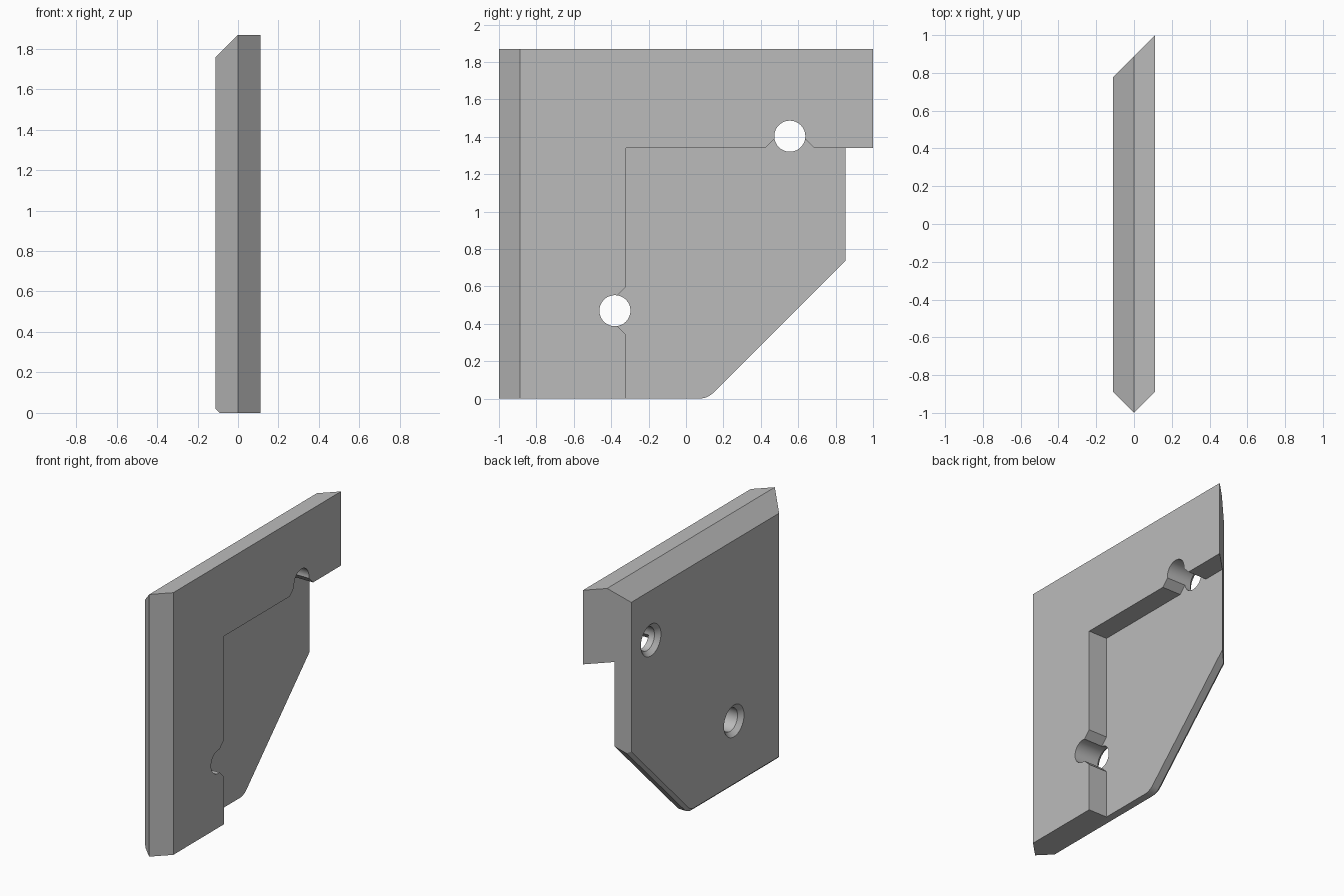
import bpy, bmesh, math
from mathutils import Vector

if "Cube" in bpy.data.objects:
    bpy.data.objects.remove(bpy.data.objects["Cube"], do_unlink=True)

HALF = 0.112      # half thickness of the bracket
HEIGHT = 1.868
STEP_X = -0.035   # level of the recessed face
HOLE_R = 0.083
EDGE = 0.022      # small chamfer on the lower edges
HOLES = [(-0.38, 0.47), (0.555, 1.403)]

grey = bpy.data.materials.new("plain grey")
grey.use_nodes = True
grey.diffuse_color = (0.5, 0.5, 0.5, 1)
grey.node_tree.nodes["Principled BSDF"].inputs["Base Color"].default_value = (0.5, 0.5, 0.5, 1)


def prism(bm, outline, x0, x1):
    """Extrude a (y, z) outline along x."""
    face = bm.faces.new([bm.verts.new((x0, y, z)) for y, z in outline])
    new = bmesh.ops.extrude_face_region(bm, geom=[face])["geom"]
    verts = [v for v in new if isinstance(v, bmesh.types.BMVert)]
    bmesh.ops.translate(bm, verts=verts, vec=(x1 - x0, 0, 0))
    bmesh.ops.recalc_face_normals(bm, faces=bm.faces)


def slice_off(bm, point, normal):
    """Cut away everything on the normal's side of a plane and close the hole."""
    geom = bm.verts[:] + bm.edges[:] + bm.faces[:]
    cut = bmesh.ops.bisect_plane(bm, geom=geom, dist=1e-5, plane_co=point,
                                 plane_no=Vector(normal).normalized(), clear_outer=True)
    edges = [e for e in cut["geom_cut"] if isinstance(e, bmesh.types.BMEdge)]
    bmesh.ops.contextual_create(bm, geom=edges)
    bmesh.ops.recalc_face_normals(bm, faces=bm.faces)


def finish(bm, name):
    mesh = bpy.data.meshes.new(name)
    bm.to_mesh(mesh)
    bm.free()
    mesh.materials.append(grey)
    obj = bpy.data.objects.new(name, mesh)
    bpy.context.collection.objects.link(obj)
    return obj


def turned_cutter(name, hole, rings):
    """Stack of circles (x, radius) along x around a hole centre."""
    bm = bmesh.new()
    sides = 48
    loops = [[bm.verts.new((x, hole[0] + r * math.cos(a), hole[1] + r * math.sin(a)))
              for a in (math.tau * i / sides for i in range(sides))] for x, r in rings]
    for low, high in zip(loops, loops[1:]):
        for i in range(sides):
            j = (i + 1) % sides
            bm.faces.new((low[i], low[j], high[j], high[i]))
    bm.faces.new(loops[0])
    bm.faces.new(loops[-1])
    bmesh.ops.recalc_face_normals(bm, faces=bm.faces)
    return finish(bm, name)


# Body outline: rounded lower corner leading into the diagonal
radius = 0.045 / math.tan(math.pi / 8)
turns = [math.pi / 4 * i / 6 for i in range(7)]
corner = [(0.07 + radius * math.sin(a), radius * (1 - math.cos(a))) for a in turns]
outline = [(-1, 0)] + corner + [(1, 0.885), (1, HEIGHT), (-1, HEIGHT)]
bm = bmesh.new()
prism(bm, outline, -HALF, HALF)

# Mitred back, pointed front edge and sloped top
slice_off(bm, (HALF, 1, 0), (-1, 1, 0))
slice_off(bm, (0, -1, 0), (-1, -1, 0))
slice_off(bm, (0, -1, 0), (1, -1, 0))
slice_off(bm, (0, 0, HEIGHT), (-1, 0, 1))

# Small chamfer following the bottom, the rounded corner and the diagonal
lower = outline[:len(corner) + 2]
for (y0, z0), (y1, z1) in zip(lower, lower[1:]):
    out = Vector((0, z1 - z0, y0 - y1)).normalized()
    slice_off(bm, (EDGE - HALF, y0, z0), out + Vector((-1, 0, 0)))
body = finish(bm, "bracket_body")

# Recess with a flared opening at each hole
inner_y, inner_z = -0.32, 1.34
hy, hz = HOLES[1][0], HOLES[0][1]
flare = [(-0.13, 0), (-0.065, 0.065), (0.065, 0.065), (0.13, 0)]
recess = [(inner_y, -0.3)]
recess += [(inner_y - d, hz + s) for s, d in flare]
recess += [(inner_y, inner_z)]
recess += [(hy + s, inner_z + d) for s, d in flare]
recess += [(1.3, inner_z), (1.3, -0.3)]
bm = bmesh.new()
prism(bm, recess, STEP_X, 0.4)
cutters = [finish(bm, "recess_cutter")]

# Countersunk screw holes
for hole in HOLES:
    rings = [(-HALF - 0.02, HOLE_R + 0.05), (-HALF + 0.03, HOLE_R), (0.3, HOLE_R)]
    cutters.append(turned_cutter("hole_cutter", hole, rings))

bpy.ops.object.select_all(action="DESELECT")
bpy.context.view_layer.objects.active = body
body.select_set(True)
for cutter in cutters:
    cutter.hide_render = True
    mod = body.modifiers.new("cut", "BOOLEAN")
    mod.operation = "DIFFERENCE"
    mod.solver = "EXACT"
    mod.object = cutter
    bpy.ops.object.modifier_apply(modifier=mod.name)
    bpy.data.objects.remove(cutter, do_unlink=True)
bpy.ops.object.shade_smooth_by_angle(angle=math.radians(20))
